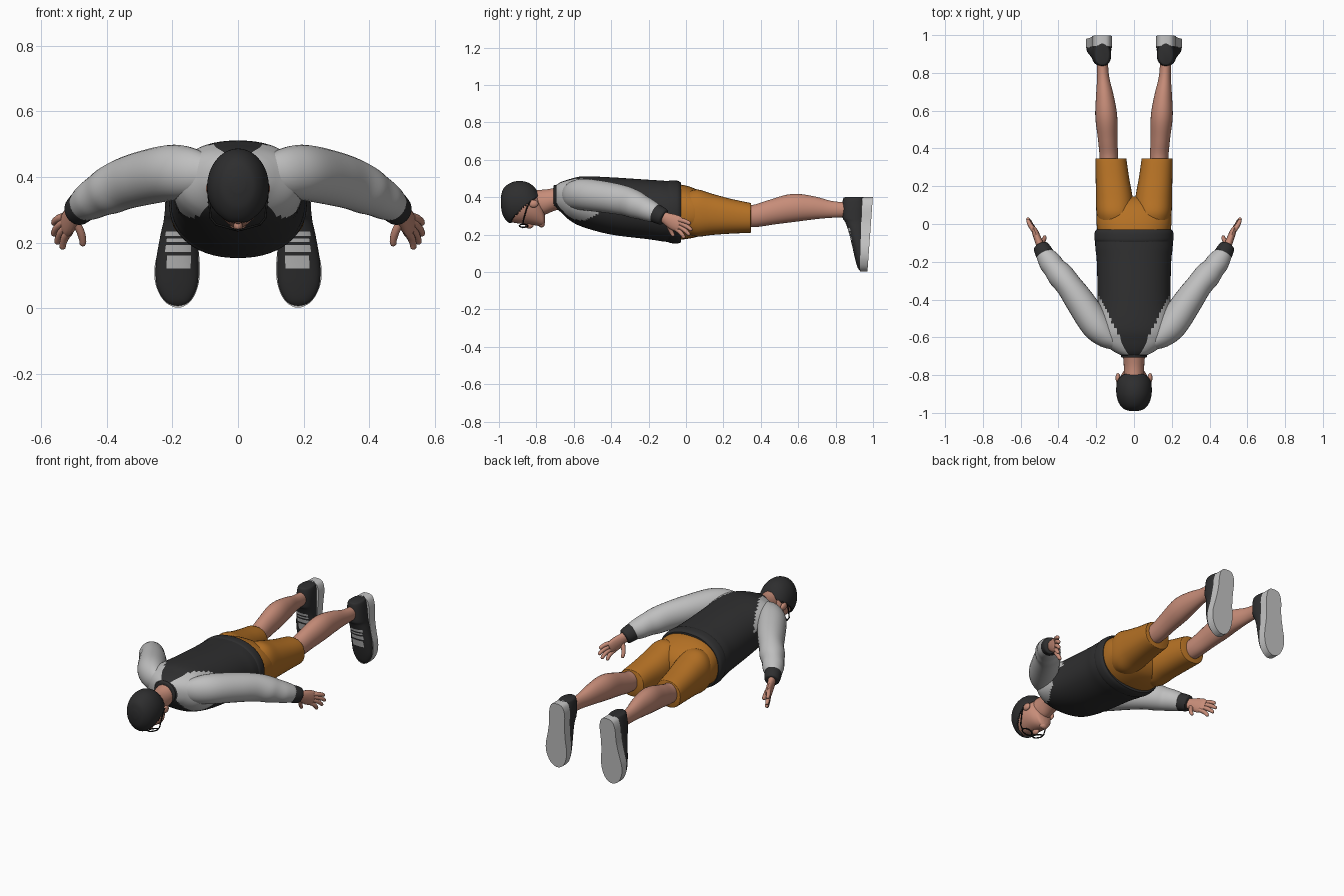
import bpy, bmesh, math
from mathutils import Vector

if "Cube" in bpy.data.objects:
    bpy.data.objects.remove(bpy.data.objects["Cube"])


def mat(name, r, g, b):
    m = bpy.data.materials.new(name)
    m.diffuse_color = (r, g, b, 1)
    m.use_nodes = True
    m.node_tree.nodes["Principled BSDF"].inputs["Base Color"].default_value = m.diffuse_color
    return m


BLACK = mat("black_cloth", .028, .028, .029)
GREY = mat("light_grey_cloth", .52, .52, .52)
ORANGE = mat("ochre_cloth", .46, .165, .018)
SKIN = mat("skin", .57, .265, .19)
HAIR = mat("dark_hair", .027, .027, .028)
SOLE = mat("sole_grey", .56, .56, .56)
FRAME = mat("glasses_black", .008, .008, .008)


def finish(name, bm, mats, rule=None, mirror=False, angle=45):
    bmesh.ops.recalc_face_normals(bm, faces=bm.faces[:])
    for f in bm.faces:
        f.smooth = True
        if rule:
            f.material_index = int(rule(f.calc_center_median(), f.normal))
    me = bpy.data.meshes.new(name)
    bm.to_mesh(me)
    bm.free()
    me.set_sharp_from_angle(angle=math.radians(angle))
    for m in mats:
        me.materials.append(m)
    ob = bpy.data.objects.new(name, me)
    bpy.context.collection.objects.link(ob)
    if mirror:
        ob.modifiers.new("mirror", 'MIRROR')
    return ob


def loft_bm(rings, basis=None, seg=28, sub=5, power=2.0):
    """Skin smooth oval rings (x, y, z, half width, half height)."""
    n, pts = len(rings), []
    for i in range(n - 1):
        p0, p1, p2, p3 = (rings[min(max(i + k, 0), n - 1)] for k in (-1, 0, 1, 2))
        for s in range(sub):
            t = s / sub
            pts.append([.5 * (2*b + (c - a)*t + (2*a - 5*b + 4*c - d)*t*t
                              + (3*b - a - 3*c + d)*t**3)
                        for a, b, c, d in zip(p0, p1, p2, p3)])
    pts.append(list(rings[-1]))
    bm, loops = bmesh.new(), []
    for i, p in enumerate(pts):
        c = Vector(p[:3])
        if basis:
            u, v = map(Vector, basis)
        else:
            t = Vector(pts[min(i + 1, len(pts) - 1)][:3]) - Vector(pts[max(i - 1, 0)][:3])
            u = t.cross(Vector((0, 0, 1))).normalized()
            v = u.cross(t).normalized()
        loop = []
        for k in range(seg):
            a = 2 * math.pi * k / seg
            ca, sa = math.cos(a), math.sin(a)
            loop.append(bm.verts.new(
                c + u * max(p[3], .002) * math.copysign(abs(ca) ** (2 / power), ca)
                + v * max(p[4], .002) * math.copysign(abs(sa) ** (2 / power), sa)))
        loops.append(loop)
    for a, b in zip(loops, loops[1:]):
        for k in range(seg):
            bm.faces.new((a[k], a[(k + 1) % seg], b[(k + 1) % seg], b[k]))
    bm.faces.new(loops[0])
    bm.faces.new(loops[-1])
    return bm


def body(rows, grow=0):
    """Rows (y, half width, bottom z, top z) on the centre line."""
    return [(0, y, (lo + hi) / 2, w + grow, (hi - lo) / 2 + grow) for y, w, lo, hi in rows]


XZ = ((1, 0, 0), (0, 0, 1))
XY = ((1, 0, 0), (0, 1, 0))

# Jersey with raglan shoulder panels
torso = body([(-.70, .06, .345, .46), (-.67, .115, .32, .48), (-.62, .18, .275, .497),
              (-.55, .2, .24, .511), (-.4, .193, .2, .506), (-.2, .197, .175, .493),
              (-.12, .205, .163, .488), (-.05, .203, .157, .482), (-.03, .195, .16, .475)])


def raglan(c, n):
    if not -.69 < c.y < -.36 or c.z < .265:
        return 0
    edge = .03 + (c.y + .69) * .5 if c.z > .4 else .07 + (c.y + .69) * .55
    return abs(c.x) > edge


finish("jersey", loft_bm(torso, XZ, 72, 10, 2.2), [BLACK, GREY], raglan)
finish("jersey_hem", loft_bm(body([(-.095, .203, .16, .486), (-.08, .21, .154, .49),
                                   (-.045, .208, .153, .488), (-.028, .198, .158, .478)]),
                             XZ, 56, 4, 2.2), [BLACK])
finish("collar", loft_bm(body([(-.69, .07, .335, .466), (-.705, .068, .335, .465),
                               (-.708, .06, .345, .455)]), XZ, 32, 3), [BLACK])

# Sleeves, cuffs
finish("sleeve", loft_bm([(.1, -.625, .41, .045, .06), (.15, -.59, .413, .066, .078),
                          (.205, -.53, .413, .08, .085), (.285, -.41, .397, .077, .083),
                          (.345, -.325, .38, .069, .079), (.39, -.27, .36, .07, .074),
                          (.42, -.235, .345, .061, .066), (.445, -.2, .33, .06, .06),
                          (.468, -.168, .317, .05, .052), (.475, -.155, .312, .042, .045)]),
       [GREY], mirror=True)
finish("cuff", loft_bm([(.463, -.17, .318, .042, .046), (.47, -.163, .314, .048, .05),
                        (.49, -.125, .296, .043, .046), (.494, -.117, .292, .035, .038)],
                       sub=3), [BLACK], mirror=True)

# Hands
finish("palm", loft_bm([(.478, -.14, .305, .022, .03), (.497, -.11, .288, .021, .032),
                        (.513, -.07, .268, .019, .042), (.525, -.037, .254, .016, .041),
                        (.53, -.022, .248, .008, .03)], seg=16), [SKIN], mirror=True)
fingers = {"index": ((.515, -.055, .232), (.535, -.008, .18)),
           "middle": ((.522, -.044, .247), (.552, .02, .196)),
           "ring": ((.528, -.035, .262), (.563, .032, .222)),
           "little": ((.53, -.035, .278), (.562, .024, .256)),
           "thumb": ((.495, -.1, .262), (.474, -.065, .19))}
for name, (a, b) in fingers.items():
    a, b = Vector(a), Vector(b)
    bow = Vector((.006, .004, .003)) if name != "thumb" else Vector((-.008, 0, -.004))
    rows = [(*(a.lerp(b, t) + bow * math.sin(math.pi * t)), r, r)
            for t, r in ((0, .013), (.35, .0125), (.7, .011), (.93, .009), (1, .003))]
    finish(name + "_finger", loft_bm(rows, seg=10, sub=3), [SKIN], mirror=True)

# Shorts
finish("shorts_hips", loft_bm(body([(-.07, .188, .17, .472), (0, .198, .176, .462),
                                    (.06, .195, .188, .44), (.1, .17, .205, .415),
                                    (.13, .12, .235, .38), (.145, .07, .27, .34)]),
                              XZ, 48, 5, 2.3), [ORANGE])
finish("shorts_leg", loft_bm([(.095, .0, .315, .09, .11), (.1, .06, .315, .099, .126),
                              (.104, .14, .308, .097, .11), (.114, .24, .298, .089, .093),
                              (.122, .335, .29, .083, .081), (.122, .346, .289, .08, .078)],
                             XZ, 36, 5, 2.3), [ORANGE], mirror=True)

# Bare lower legs
finish("lower_leg", loft_bm([(.132, .28, .298, .048, .058), (.134, .37, .3, .049, .06),
                             (.14, .46, .32, .052, .067), (.147, .57, .342, .058, .075),
                             (.154, .67, .343, .048, .064), (.163, .77, .335, .033, .046),
                             (.167, .84, .333, .03, .041), (.169, .9, .335, .032, .043)]),
       [SKIN], mirror=True)


# Shoes: rows are (z, centre x, half width, front y, rear y)
def shoe(rows):
    return [(x, (a + b) / 2, z, w, (b - a) / 2) for z, x, w, a, b in rows]


def tongue(c, n):
    lace = c.z > .165 and int(c.z / .011) % 2
    return .125 < c.z < .235 and abs(c.x - .182) < .037 and n.y < -.3 and not lace


finish("shoe_upper", loft_bm(shoe([(.4, .168, .026, .85, .955), (.392, .168, .04, .84, .955),
                                   (.35, .169, .048, .836, .96), (.29, .173, .051, .838, .96),
                                   (.265, .175, .052, .852, .96), (.22, .18, .057, .868, .96),
                                   (.14, .185, .065, .888, .96), (.07, .186, .062, .904, .957),
                                   (.025, .185, .042, .917, .953), (.006, .184, .018, .93, .948)]),
                             XY, 40, 8, 2.3), [BLACK, GREY], tongue, True)

# Sole is an extruded foot outline, leaning slightly toward the toe
bm = bmesh.new()
outline = [(.4, .167, .006), (.396, .167, .026), (.38, .168, .042), (.34, .169, .052),
           (.27, .173, .052), (.2, .18, .058), (.13, .185, .069), (.08, .186, .067),
           (.04, .185, .053), (.015, .184, .034), (.002, .183, .01)]
dense = loft_bm([(x, 0, z, w, .01) for z, x, w in outline], XY, 4, 4)
rim = [(v.co.x, v.co.z) for v in dense.verts if abs(v.co.y) < 1e-5]
dense.free()
side_a, side_b = rim[0::2], rim[1::2]
front, rear = [], []
for x, z in side_a + side_b[::-1]:
    z = max(z, .001)
    front.append(bm.verts.new((x, .929 + .03 * z, z)))
    rear.append(bm.verts.new((x, .97 + .072 * z, z)))
bm.faces.new(front)
bm.faces.new(rear)
for i in range(len(front)):
    j = (i + 1) % len(front)
    bm.faces.new((front[i], front[j], rear[j], rear[i]))
finish("shoe_sole", bm, [SOLE], mirror=True)

# Neck and head
finish("neck", loft_bm(body([(-.66, .065, .34, .46), (-.71, .057, .325, .448),
                             (-.76, .054, .305, .44), (-.82, .055, .3, .44)]), XZ), [SKIN])
skull = [(-.987, .012, .36, .39), (-.975, .045, .31, .432), (-.945, .07, .272, .46),
         (-.9, .083, .26, .475), (-.85, .083, .256, .47), (-.81, .073, .25, .445),
         (-.78, .056, .245, .40), (-.762, .04, .247, .34), (-.754, .016, .262, .3)]
finish("head", loft_bm(body(skull), XZ, 36, 5), [SKIN])

# Hair cap cut along the hairline
bm = loft_bm(body(skull, .01), XZ, 64, 8)
bmesh.ops.translate(bm, verts=bm.verts[:], vec=(0, -.003, .001))


def hairline(y):
    if y < -.935:
        return .262
    if y < -.865:
        return .275 + (y + .935) * 1.1
    return .352 + (y + .865) * .7


bmesh.ops.delete(bm, geom=[f for f in bm.faces
                           if f.calc_center_median().z < hairline(f.calc_center_median().y)
                           or f.calc_center_median().y > -.77], context='FACES')
hair = finish("hair", bm, [HAIR])
shell = hair.modifiers.new("thickness", 'SOLIDIFY')
shell.thickness = .01


def blob(name, loc, size, material, mirror=False):
    b = bmesh.new()
    bmesh.ops.create_uvsphere(b, u_segments=16, v_segments=10, radius=1)
    bmesh.ops.scale(b, vec=size, verts=b.verts[:])
    bmesh.ops.translate(b, vec=loc, verts=b.verts[:])
    return finish(name, b, [material], mirror=mirror)


blob("ear", (.085, -.815, .365), (.013, .026, .021), SKIN, True)
blob("nose", (0, -.838, .252), (.014, .024, .02), SKIN)
blob("chin", (0, -.772, .256), (.026, .017, .018), SKIN)


# Glasses
def wire(name, pts, closed=False, mirror=False):
    cu = bpy.data.curves.new(name, 'CURVE')
    cu.dimensions, cu.bevel_depth, cu.bevel_resolution = '3D', .0035, 2
    s = cu.splines.new('POLY')
    s.points.add(len(pts) - 1)
    for p, q in zip(s.points, pts):
        p.co = (*q, 1)
    s.use_cyclic_u = closed
    cu.materials.append(FRAME)
    ob = bpy.data.objects.new(name, cu)
    bpy.context.collection.objects.link(ob)
    if mirror:
        ob.modifiers.new("mirror", 'MIRROR')


ring = [i * math.pi / 10 for i in range(20)]
wire("glasses_rim", [(.038 + .029 * math.cos(a), -.868 + .023 * math.sin(a),
                      .247 + .008 * math.cos(a)) for a in ring], True, True)
wire("glasses_bridge", [(-.01, -.872, .24), (0, -.875, .237), (.01, -.872, .24)])
wire("glasses_temple", [(.067, -.872, .255), (.083, -.87, .275), (.09, -.85, .345),
                        (.09, -.83, .38)], False, True)
